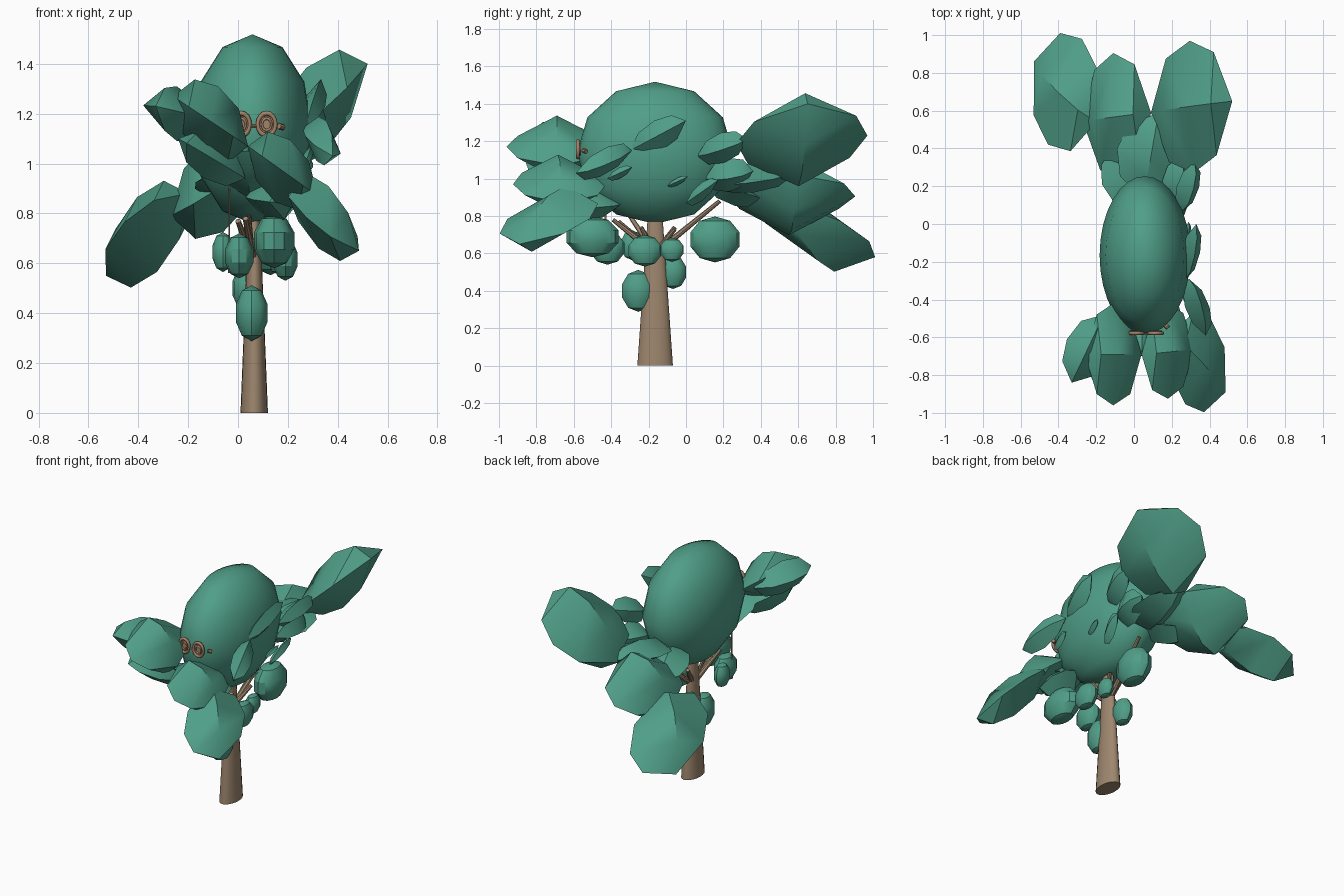
import bpy, bmesh, math
from mathutils import Vector

if "Cube" in bpy.data.objects:
    bpy.data.objects.remove(bpy.data.objects["Cube"])


def material(name, rgb):
    m = bpy.data.materials.new(name)
    m.diffuse_color = (*rgb, 1)
    m.use_nodes = True
    m.node_tree.nodes["Principled BSDF"].inputs["Base Color"].default_value = m.diffuse_color
    return m


GREEN = material("leaf_green", (0.08, 0.345, 0.245))
BARK = material("bark_brown", (0.34, 0.24, 0.155))
COPPER = material("copper_brown", (0.37, 0.225, 0.142))


def finish(bm, name, mat, angle=None):
    me = bpy.data.meshes.new(name)
    bmesh.ops.recalc_face_normals(bm, faces=bm.faces)
    bm.to_mesh(me)
    bm.free()
    me.materials.append(mat)
    ob = bpy.data.objects.new(name, me)
    bpy.context.collection.objects.link(ob)
    if angle:
        bpy.ops.object.select_all(action='DESELECT')
        ob.select_set(True)
        bpy.context.view_layer.objects.active = ob
        bpy.ops.object.shade_smooth_by_angle(angle=math.radians(angle))
    return ob


def ball(name, centre, radii, segs, rings, angle):
    bm = bmesh.new()
    bmesh.ops.create_uvsphere(bm, u_segments=segs, v_segments=rings, radius=1)
    for v in bm.verts:
        v.co = Vector(c + a * r for c, a, r in zip(centre, v.co, radii))
    return finish(bm, name, GREEN, angle)


def rod(name, a, b, r1, r2, squash=0.6, segs=8, mat=BARK):
    """Tapered rod, narrowed along x."""
    a, b = Vector(a), Vector(b)
    bm = bmesh.new()
    bmesh.ops.create_cone(bm, cap_ends=True, segments=segs, radius1=r1,
                          radius2=r2, depth=(b - a).length)
    turn = Vector((0, 0, 1)).rotation_difference(b - a).to_matrix()
    for v in bm.verts:
        p = turn @ v.co
        p.x = p.x if abs((b - a).x) > 0.03 else p.x * squash
        v.co = p + (a + b) / 2
    return finish(bm, name, mat, 40)


def leaf(name, base, tip, half, up):
    """Solid pointed leaf: four-sided rings, ridged above and below."""
    base, tip, half, up = (Vector(p) for p in (base, tip, half, up))
    bm = bmesh.new()
    rings = []
    for t, r in ((0.2, 0.78), (0.5, 1), (0.79, 0.78)):
        c = base.lerp(tip, t)
        rings.append([bm.verts.new(c + d * r) for d in (half, up, -half, -up)])
    ends = bm.verts.new(base), bm.verts.new(tip)
    for k in range(4):
        n = (k + 1) % 4
        bm.faces.new((ends[0], rings[0][k], rings[0][n]))
        bm.faces.new((ends[1], rings[2][n], rings[2][k]))
        for p, q in zip(rings, rings[1:]):
            bm.faces.new((p[k], p[n], q[n], q[k]))
    return finish(bm, name, GREEN, 38)


# Trunk and main crown
rod("trunk", (0.065, -0.165, 0), (0.065, -0.165, 0.85), 0.095, 0.036, 0.58, 20)
ball("crown", (0.058, -0.165, 1.138), (0.24, 0.418, 0.38), 32, 6, 60)

# Large leaves at the back
leaf("back_leaf_high", (0.09, 0.59, 1.02), (0.52, 0.65, 1.40), (-0.01, 0.35, 0.02), (-0.03, 0, 0.175))
leaf("back_leaf_middle", (0.09, 0.59, 1.02), (-0.27, 0.54, 0.79), (-0.02, 0.34, 0), (-0.03, 0, 0.18))
leaf("back_leaf_low", (-0.20, 0.54, 0.88), (-0.53, 0.86, 0.55), (0.09, 0.28, -0.05), (-0.04, 0, 0.15))
leaf("back_leaf_inner", (0.05, 0.13, 0.98), (0.13, 0.59, 1.03), (0.18, -0.04, -0.03), (0, 0, 0.08))
leaf("back_leaf_under", (0.0, 0.1, 0.97), (-0.1, 0.42, 0.88), (0.12, 0.05, 0), (0, 0, 0.07))

# Large leaves at the front
leaf("front_leaf_middle", (0.04, -0.69, 1.07), (0.32, -0.66, 0.87), (0, 0.25, 0), (0.03, 0, 0.125))
leaf("front_leaf_high", (0.04, -0.69, 1.07), (-0.26, -0.69, 1.27), (0, 0.27, 0), (0.03, 0, 0.14))
leaf("front_leaf_side", (-0.16, -0.48, 1.17), (-0.33, -0.84, 1.23), (0.11, -0.05, -0.02), (0, 0, 0.11))
leaf("front_leaf_low", (0.20, -0.58, 0.92), (0.485, -0.89, 0.65), (0.07, 0.22, 0), (0.02, 0, 0.125))
leaf("front_leaf_lower_left", (0.03, -0.62, 0.94), (-0.24, -0.78, 1.10), (0.03, 0.14, -0.02), (0.03, 0, 0.08))
leaf("front_leaf_inner", (0.05, -0.38, 0.88), (0.04, -0.70, 1.05), (0.16, 0, -0.03), (0, 0, 0.07))
leaf("front_leaf_under", (0.06, -0.40, 0.87), (0.22, -0.62, 0.84), (0.08, 0.13, 0), (0, 0, 0.09))

# Small leaves on the right side of the crown
leaf("side_leaf_centre", (0.27, -0.30, 1.15), (0.33, 0.00, 1.31), (0.02, -0.02, 0.08), (0.05, 0, 0))
leaf("side_leaf_front", (0.29, -0.29, 1.15), (0.38, -0.59, 1.03), (0.02, 0.02, 0.08), (0.065, 0, -0.02))
leaf("side_leaf_back", (0.25, 0.06, 1.12), (0.32, 0.33, 1.21), (0.03, -0.01, 0.08), (0.06, 0, -0.01))
leaf("side_leaf_rear_low", (0.2, 0.10, 1.0), (0.24, 0.36, 1.04), (0.04, 0, 0.09), (0.07, 0, -0.02))
leaf("side_leaf_small_a", (0.27, -0.10, 0.96), (0.29, 0.01, 1.01), (0.01, 0, 0.02), (0.02, 0, 0))
leaf("side_leaf_small_b", (0.23, 0.0, 0.87), (0.27, 0.17, 0.99), (0.02, 0, 0.05), (0.03, 0, 0))
leaf("side_leaf_small_c", (0.27, -0.42, 1.0), (0.29, -0.29, 1.06), (0.01, 0, 0.03), (0.02, 0, 0))

# Round foliage clumps beneath the crown
clumps = [
    ((0.055, -0.255, 0.40), (0.067, 0.092, 0.112)),
    ((0.19, -0.22, 0.615), (0.052, 0.092, 0.085)),
    ((0.16, -0.075, 0.62), (0.04, 0.065, 0.065)),
    ((0.03, -0.07, 0.50), (0.055, 0.075, 0.09)),
    ((0.13, 0.155, 0.675), (0.085, 0.138, 0.123)),
    ((0.145, -0.50, 0.69), (0.085, 0.145, 0.11)),
    ((0.005, -0.42, 0.63), (0.06, 0.095, 0.09)),
    ((-0.06, -0.29, 0.645), (0.045, 0.06, 0.08)),
]
for i, (c, r) in enumerate(clumps):
    ball(f"foliage_clump_{i + 1}", c, r, 12, 5, 32)

# Branches fanning out of the trunk
branches = [(0.11, 0.18, 0.88), (0.08, 0.12, 0.83), (0.14, -0.06, 0.73),
            (0.0, -0.36, 0.77), (0.04, -0.30, 0.80), (0.12, -0.24, 0.74),
            (0.03, -0.06, 0.74), (0.03, -0.39, 0.78)]
for i, end in enumerate(branches):
    rod(f"branch_{i + 1}", (0.065, -0.165, 0.60), end, 0.018, 0.011)
rod("hanging_twig", (-0.035, -0.43, 0.56), (-0.035, -0.43, 0.95), 0.007, 0.005)

# Round eye rings with inner discs, a bridge and a small side lug
for side, x in (("left", 0.012), ("right", 0.115)):
    for part, radius, tube in (("rim", 0.036, 0.008), ("inner_ring", 0.019, 0.005)):
        bpy.ops.mesh.primitive_torus_add(
            major_segments=16, minor_segments=6, major_radius=radius,
            minor_radius=tube, location=(x, -0.578, 1.157),
            rotation=(math.pi / 2, 0, 0))
        ring = bpy.context.object
        ring.name = f"eye_{part}_{side}"
        ring.scale = (1, 1.25, 1.3)
        ring.data.materials.append(COPPER)
        bpy.ops.object.shade_smooth_by_angle(angle=math.radians(70))
    rod(f"eye_disc_{side}", (x, -0.565, 1.157), (x, -0.579, 1.157),
        0.034, 0.034, 1, 16, COPPER)
rod("eye_bridge", (0.045, -0.578, 1.15), (0.085, -0.578, 1.15), 0.006, 0.006, 1, 8, COPPER)
rod("eye_lug", (0.165, -0.55, 1.15), (0.182, -0.535, 1.145), 0.012, 0.012, 1, 8, COPPER)
